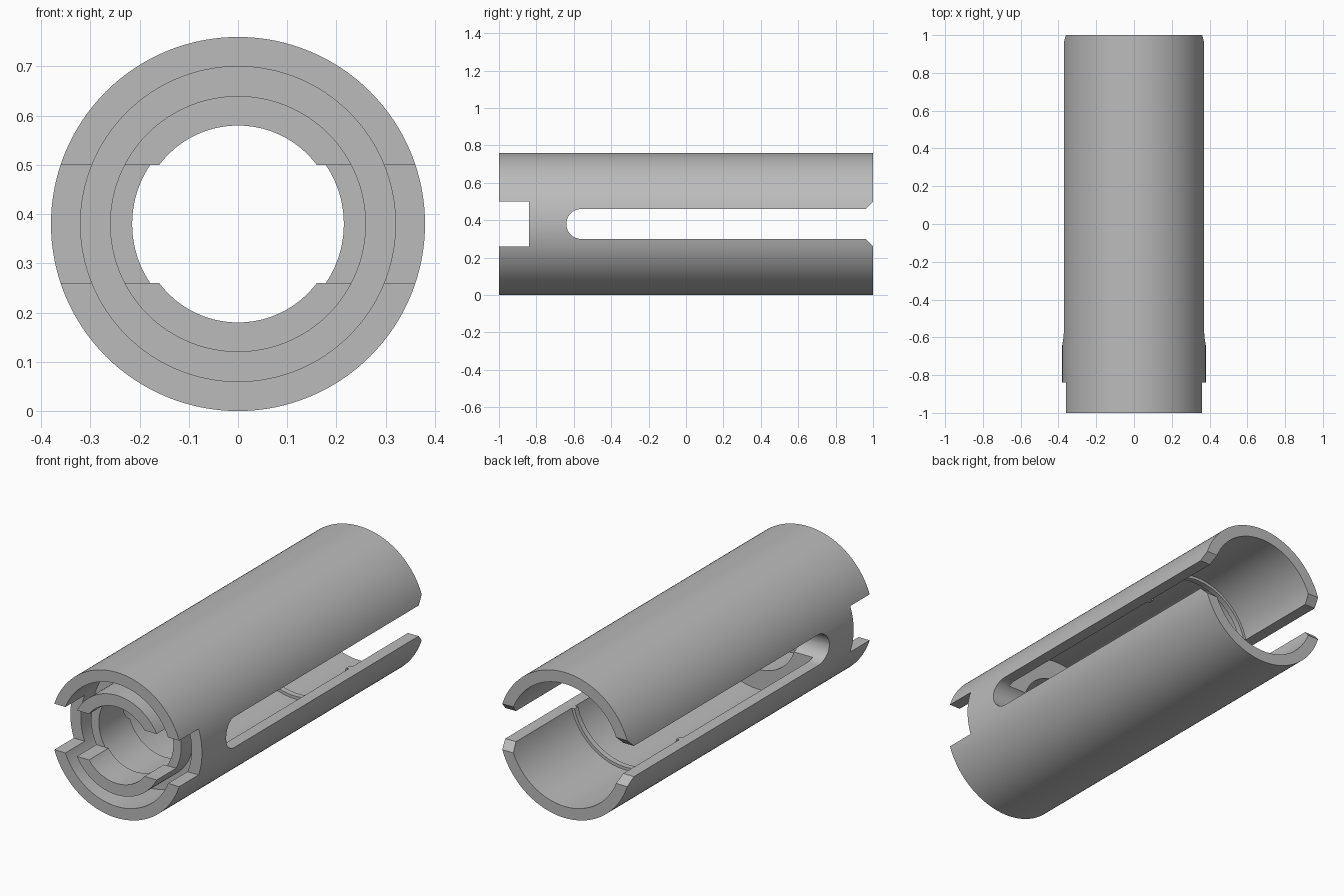
import bpy, bmesh, math
from mathutils import Vector, Matrix

AXIS_Z = 0.38      # height of the tube's centre line
SEGMENTS = 128

old = bpy.data.objects.get("Cube")
if old:
    bpy.data.objects.remove(old, do_unlink=True)

# Plain grey material
grey = bpy.data.materials.new("plain_grey")
grey.use_nodes = True
colour = (0.5, 0.5, 0.5, 1.0)
grey.diffuse_color = colour
grey.node_tree.nodes["Principled BSDF"].inputs["Base Color"].default_value = colour


def make_object(name, bm):
    bmesh.ops.recalc_face_normals(bm, faces=bm.faces)
    mesh = bpy.data.meshes.new(name)
    bm.to_mesh(mesh)
    bm.free()
    obj = bpy.data.objects.new(name, mesh)
    bpy.context.collection.objects.link(obj)
    mesh.materials.append(grey)
    return obj


def lathe(name, profile):
    """Spin a closed (radius, y) profile about the y direction."""
    bm = bmesh.new()
    verts = [bm.verts.new((r, y, AXIS_Z)) for r, y in profile]
    edges = [bm.edges.new((v, verts[i - 1])) for i, v in enumerate(verts)]
    bmesh.ops.spin(bm, geom=verts + edges, cent=(0, 0, AXIS_Z), axis=(0, 1, 0),
                   angle=math.tau, steps=SEGMENTS)
    bmesh.ops.remove_doubles(bm, verts=bm.verts, dist=1e-5)
    return make_object(name, bm)


def cross_cutter(name, outline):
    """Extrude a (y, height from centre) outline sideways through the tube."""
    bm = bmesh.new()
    face = bm.faces.new([bm.verts.new((-0.6, y, AXIS_Z + h)) for y, h in outline])
    moved = bmesh.ops.extrude_face_region(bm, geom=[face])["geom"]
    bmesh.ops.translate(bm, vec=(1.2, 0, 0),
                        verts=[v for v in moved if isinstance(v, bmesh.types.BMVert)])
    obj = make_object(name, bm)
    obj.hide_render = True
    return obj


# Tube: rear bore with a snap ridge, front socket with a ring-shaped groove
tube = lathe("slotted_sleeve", [
    (0.38, -1), (0.38, 1), (0.32, 1),
    (0.32, 0.5), (0.305, 0.5), (0.305, 0.47), (0.32, 0.47),
    (0.32, -0.6), (0.215, -0.6), (0.215, -0.84), (0.2, -0.84), (0.2, -1),
    (0.26, -1), (0.26, -0.74), (0.32, -0.74), (0.32, -1),
])

# Long side slots: round at the front, flared at the rear
arc = [math.radians(90 + 180 * i / 24) for i in range(25)]
slot = [(-0.56 + 0.08 * math.cos(a), 0.08 * math.sin(a)) for a in arc]
slot += [(0.96, -0.08), (1.1, -0.22), (1.1, 0.22), (0.96, 0.08)]

# Square key notch across the front
notch = [(-1.1, -0.12), (-0.84, -0.12), (-0.84, 0.12), (-1.1, 0.12)]

cutters = [cross_cutter("slot_cutter", slot), cross_cutter("notch_cutter", notch)]
for cutter in cutters:
    mod = tube.modifiers.new(cutter.name, "BOOLEAN")
    mod.operation = "DIFFERENCE"
    mod.solver = "EXACT"
    mod.object = cutter

# Bake the cuts and drop the cutters
bpy.context.view_layer.update()
graph = bpy.context.evaluated_depsgraph_get()
cut_mesh = bpy.data.meshes.new_from_object(tube.evaluated_get(graph))
tube.modifiers.clear()
tube.data = cut_mesh
cut_mesh.name = "slotted_sleeve"
for cutter in cutters:
    bpy.data.objects.remove(cutter, do_unlink=True)

# Smooth round walls, crisp edges
bpy.ops.object.select_all(action="DESELECT")
tube.select_set(True)
bpy.context.view_layer.objects.active = tube
bpy.ops.object.shade_smooth_by_angle(angle=math.radians(25))
